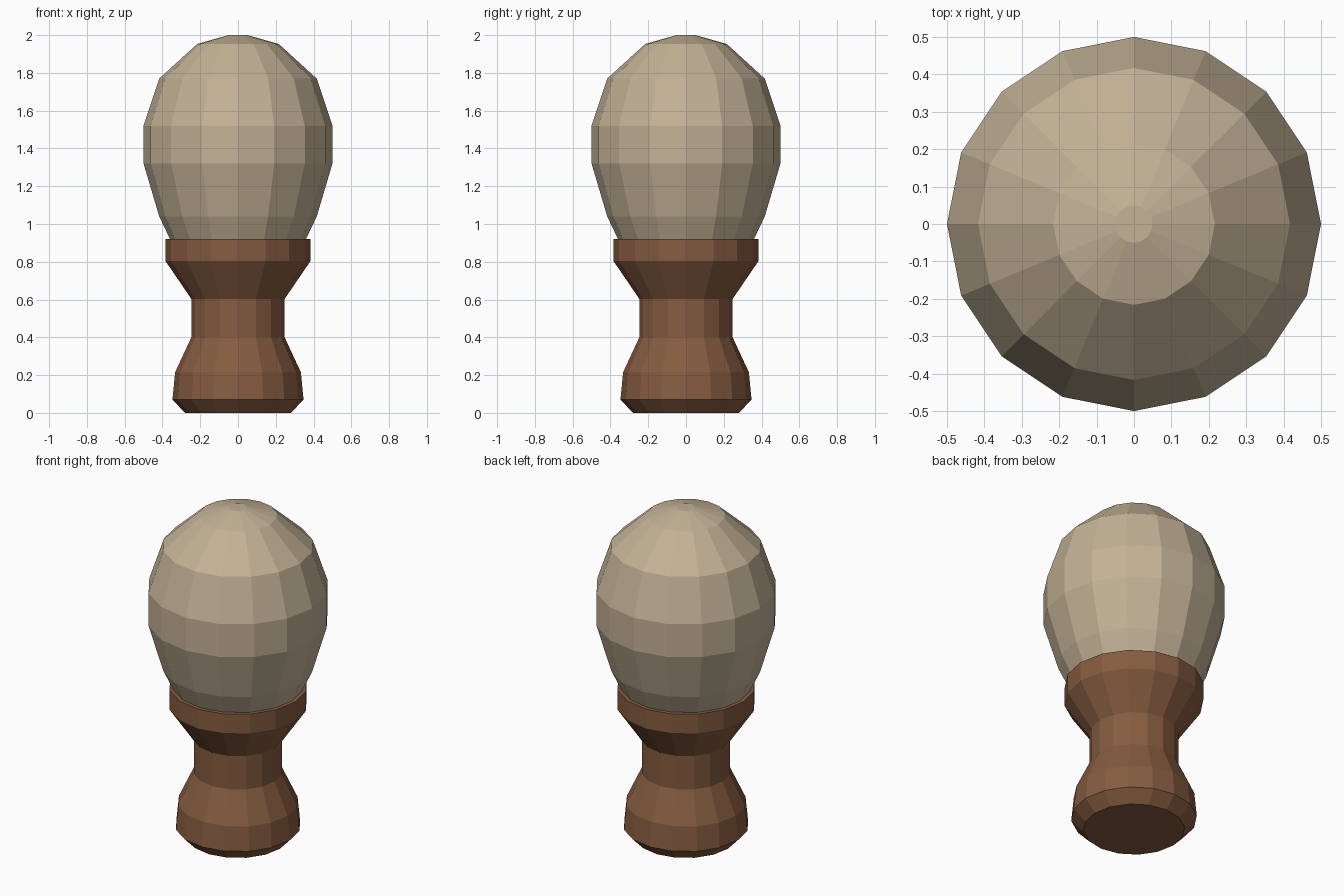
import bpy
import math

SIDES = 16

cube = bpy.data.objects.get("Cube")
if cube:
    bpy.data.objects.remove(cube, do_unlink=True)


def make_material(name, color):
    mat = bpy.data.materials.new(name)
    mat.use_nodes = True
    mat.diffuse_color = color
    mat.node_tree.nodes["Principled BSDF"].inputs["Base Color"].default_value = color
    return mat


def lathe(name, profile, material):
    """Turn a (radius, height) profile into a closed, flat-shaded solid."""
    verts = [(r * math.cos(math.tau * i / SIDES), r * math.sin(math.tau * i / SIDES), z)
             for r, z in profile for i in range(SIDES)]
    faces = []
    for ring in range(len(profile) - 1):
        low, high = ring * SIDES, (ring + 1) * SIDES
        for i in range(SIDES):
            j = (i + 1) % SIDES
            faces.append((low + i, low + j, high + j, high + i))
    faces.append(tuple(reversed(range(SIDES))))
    faces.append(tuple(range(len(verts) - SIDES, len(verts))))
    mesh = bpy.data.meshes.new(name)
    mesh.from_pydata(verts, [], faces)
    mesh.materials.append(material)
    mesh.shade_flat()
    obj = bpy.data.objects.new(name, mesh)
    bpy.context.collection.objects.link(obj)
    return obj


wood = make_material("brown wood", (0.238, 0.107, 0.051, 1))
hair = make_material("beige bristle", (0.546, 0.445, 0.305, 1))

# Turned handle with foot, waist and collar
lathe("handle", [(0.28, 0), (0.347, 0.07), (0.333, 0.215), (0.247, 0.4),
                 (0.247, 0.603), (0.383, 0.803), (0.383, 0.92)], wood)

# Bulb of bristles seated in the collar
lathe("bristles", [(0.325, 0.85), (0.36, 0.92), (0.417, 1.04), (0.5, 1.32),
                   (0.5, 1.52), (0.417, 1.77), (0.216, 1.953), (0.05, 2)], hair)
